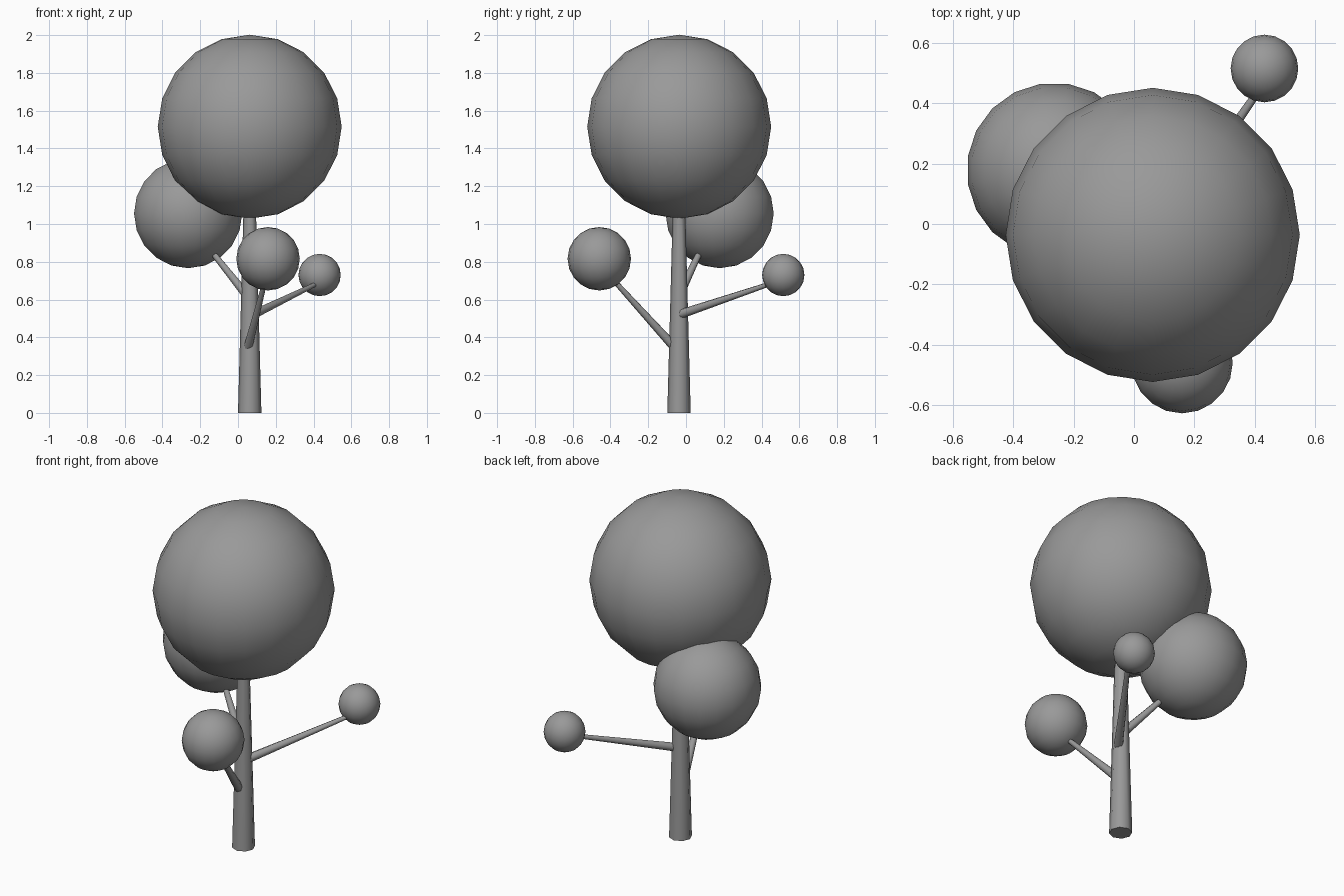
import bpy, math
from mathutils import Vector

if "Cube" in bpy.data.objects:
    bpy.data.objects.remove(bpy.data.objects["Cube"])

# One dark grey for the whole tree
grey = bpy.data.materials.new("dark_grey")
grey.diffuse_color = (0.32, 0.32, 0.32, 1)
grey.use_nodes = True
grey.node_tree.nodes["Principled BSDF"].inputs["Base Color"].default_value = grey.diffuse_color


def finish(obj, name):
    obj.name = name
    obj.data.materials.append(grey)
    bpy.ops.object.shade_smooth_by_angle(angle=math.radians(65))


def limb(name, start, end, r1, r2, sides):
    # tapered cylinder running from start to end
    a, b = Vector(start), Vector(end)
    d = b - a
    bpy.ops.mesh.primitive_cone_add(
        vertices=sides, radius1=r1, radius2=r2, depth=d.length,
        location=(a + b) / 2, rotation=d.to_track_quat('Z', 'Y').to_euler())
    finish(bpy.context.object, name)


def foliage(name, centre, radius, turn=0):
    bpy.ops.mesh.primitive_uv_sphere_add(
        segments=20, ring_count=10, radius=radius, location=centre,
        rotation=(0, 0, math.radians(turn)))
    finish(bpy.context.object, name)


# Trunk and crown
limb("trunk", (0.062, -0.037, 0), (0.062, -0.037, 1.37), 0.062, 0.025, 8)
foliage("crown", (0.062, -0.036, 1.515), 0.487)

# Side branches: start, tip, foliage centre, foliage radius, foliage turn
branches = [
    ("left", (0.06, -0.045, 0.605), (-0.24, 0.135, 0.98),
     (-0.264, 0.178, 1.056), 0.29, 9),
    ("front", (0.05, -0.05, 0.335), (0.16, -0.44, 0.765),
     (0.159, -0.459, 0.816), 0.168, 0),
    ("back", (0.08, -0.037, 0.52), (0.45, 0.495, 0.70),
     (0.432, 0.515, 0.73), 0.112, 0),
]
for name, start, tip, centre, radius, turn in branches:
    limb(name + "_branch", start, tip, 0.025, 0.011, 8)
    foliage(name + "_foliage", centre, radius, turn)
